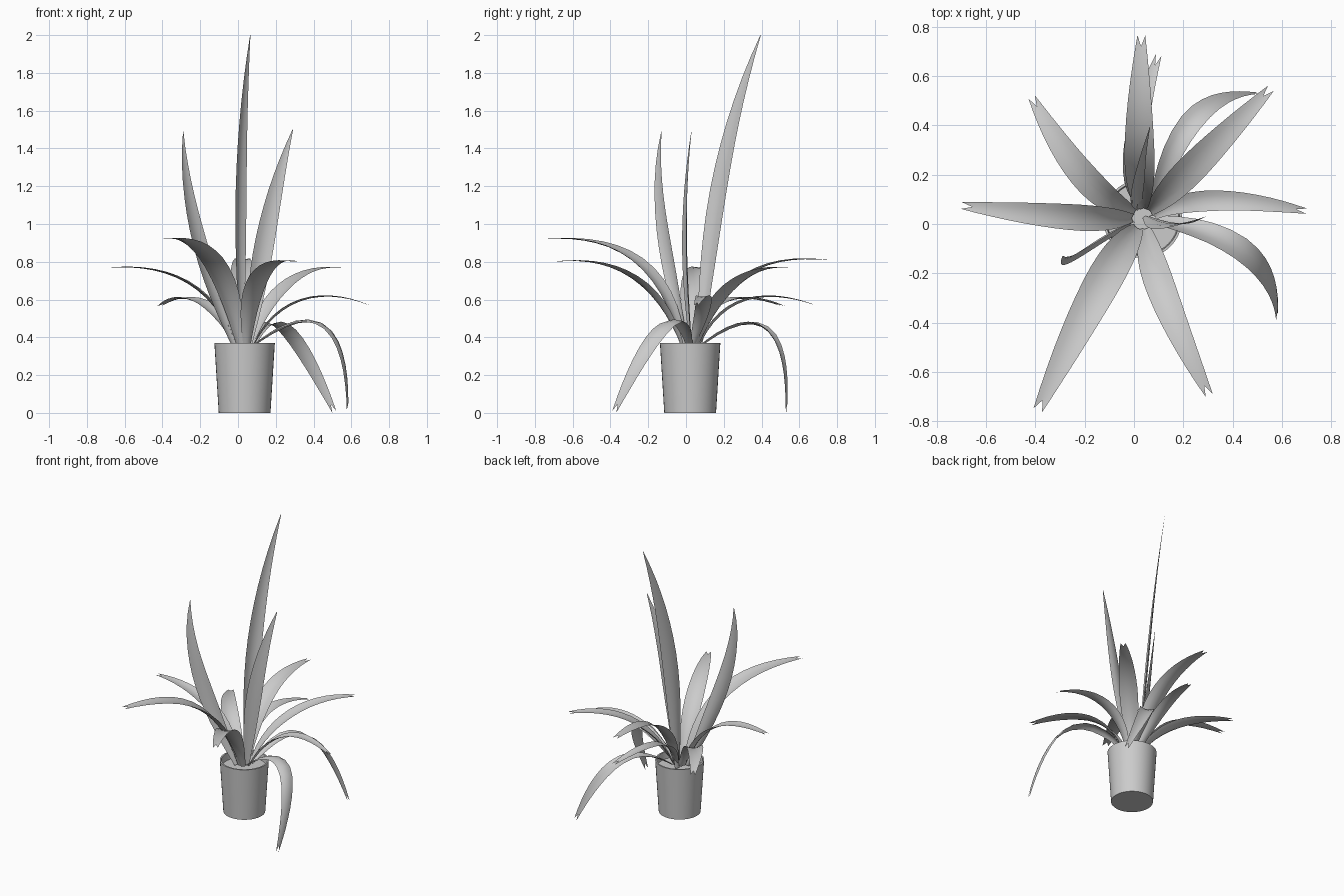
import bpy, math
from mathutils import Vector

if "Cube" in bpy.data.objects:
    bpy.data.objects.remove(bpy.data.objects["Cube"])

UP = Vector((0, 0, 1))
CX, CY = 0.035, 0.022


def make_object(name, verts, faces):
    mesh = bpy.data.meshes.new(name)
    mesh.from_pydata(verts, [], faces)
    mesh.update()
    ob = bpy.data.objects.new(name, mesh)
    bpy.context.collection.objects.link(ob)
    bpy.ops.object.select_all(action='DESELECT')
    ob.select_set(True)
    bpy.context.view_layer.objects.active = ob
    bpy.ops.object.shade_smooth_by_angle(angle=math.radians(40))
    return ob


def lathe(name, profile, n=40):
    verts = [(CX + r * math.cos(2 * math.pi * i / n), CY + r * math.sin(2 * math.pi * i / n), z)
             for r, z in profile for i in range(n)]
    faces = [(k * n + i, k * n + (i + 1) % n, (k + 1) * n + (i + 1) % n, (k + 1) * n + i)
             for k in range(len(profile) - 1) for i in range(n)]
    faces.append(tuple(reversed(range(n))))
    faces.append(tuple(range((len(profile) - 1) * n, len(profile) * n)))
    return make_object(name, verts, faces)


def bezier(p, s):
    r = 1 - s
    return p[0] * r ** 3 + p[1] * 3 * r * r * s + p[2] * 3 * r * s * s + p[3] * s ** 3


def width_at(s, tip):
    # narrow base, widest near the middle, taper to the tip
    if s < .45:
        return .3 + .7 * math.sin(s / .45 * math.pi / 2)
    return 1 - (1 - tip) * ((s - .45) / .55) ** 1.7


def leaf(name, ctrl, half, hint=None, pointed=False, rings=14):
    p = [Vector(c) for c in ctrl]
    hint = Vector(hint) if hint else (p[3] - p[0]).cross(UP).normalized()
    # resample evenly along the length
    dense = [bezier(p, k / 200) for k in range(201)]
    acc = [0]
    for a, b in zip(dense, dense[1:]):
        acc.append(acc[-1] + (b - a).length)
    centre = [dense[min(range(201), key=lambda k: abs(acc[k] - acc[-1] * j / rings))]
              for j in range(rings + 1)]
    us = (-1, -.5, 0, .5, 1)
    m = len(us)
    verts = []
    for j, c in enumerate(centre):
        s = j / rings
        t = (centre[min(j + 1, rings)] - centre[max(j - 1, 0)]).normalized()
        side = (hint - t * hint.dot(t)).normalized()
        n = side.cross(t)
        w = half * width_at(s, .03 if pointed else .26)
        for u in us:
            v = c + side * u * w + n * (u * u - .5) * w * (.4 - .3 * s)
            if j == rings and not pointed:
                v -= t * .045 * (1 - abs(u))      # forked tip
            verts.append(v)
    faces = [(j * m + i, j * m + i + 1, (j + 1) * m + i + 1, (j + 1) * m + i)
             for j in range(rings) for i in range(m - 1)]
    return make_object(name, verts, faces)


def arching_leaf(name, tip, rise, shoulder, bow, half):
    # leaves the pot centre towards its tip, bowing sideways by "bow"
    tip = Vector(tip)
    d = Vector((tip.x - CX, tip.y - CY, 0)).normalized()
    left = UP.cross(d)
    base = Vector((CX, CY, .34)) + d * .04
    flat = Vector((tip.x - base.x, tip.y - base.y, 0))
    p1 = base + flat * .15 + left * bow
    p2 = base + flat * .5 + left * bow
    p1.z, p2.z = rise, shoulder
    leaf(name, (base, p1, p2, tip), half)


# Pot shell and soil surface
lathe("pot", [(.137, 0), (.16, .37), (.15, .37), (.146, .32)])

# Upright leaves with pointed tips
leaf("tall_leaf", [(.02, .07, .33), (0, .13, .9), (0, .17, 1.4), (.065, .395, 2)],
     .053, (.55, .85, 0), True)
leaf("upright_leaf_right", [(.05, .03, .33), (.11, -.01, .75), (.16, -.02, 1.1), (.29, .03, 1.5)],
     .053, (1, .2, 0), True)
leaf("upright_leaf_left", [(-.01, 0, .33), (-.16, -.06, .7), (-.29, -.19, 1.1), (-.29, -.13, 1.49)],
     .05, (.75, .65, 0), True)

# Leaves drooping down to the ground
leaf("drooping_leaf_back", [(.07, .06, .34), (.13, .22, .47), (.2, .55, .68), (.51, .53, .005)],
     .046, (1, -.25, 0))
leaf("drooping_leaf_front", [(.06, .02, .34), (.25, 0, .5), (.59, -.08, .68), (.58, -.38, .005)],
     .047, (.25, 1, 0))

# Arching leaves: tip, rise, shoulder height, bow, half width
arching_leaf("leaf_left", (-.7, .075, .768), .67, .80, .02, .053)
arching_leaf("leaf_back_left", (-.415, .515, .565), .585, .67, .08, .056)
arching_leaf("leaf_back", (.03, .765, .808), .73, .85, .015, .061)
arching_leaf("leaf_back_low", (.1, .685, .57), .60, .68, .08, .045)
arching_leaf("leaf_back_right", (.555, .55, .768), .60, .80, 0, .06)
arching_leaf("leaf_right", (.7, .052, .568), .56, .70, .08, .042)
arching_leaf("leaf_front_right", (.305, -.695, .8), .69, .84, -.04, .06)
arching_leaf("leaf_front_left", (-.39, -.755, .922), .82, .945, -.025, .073)
